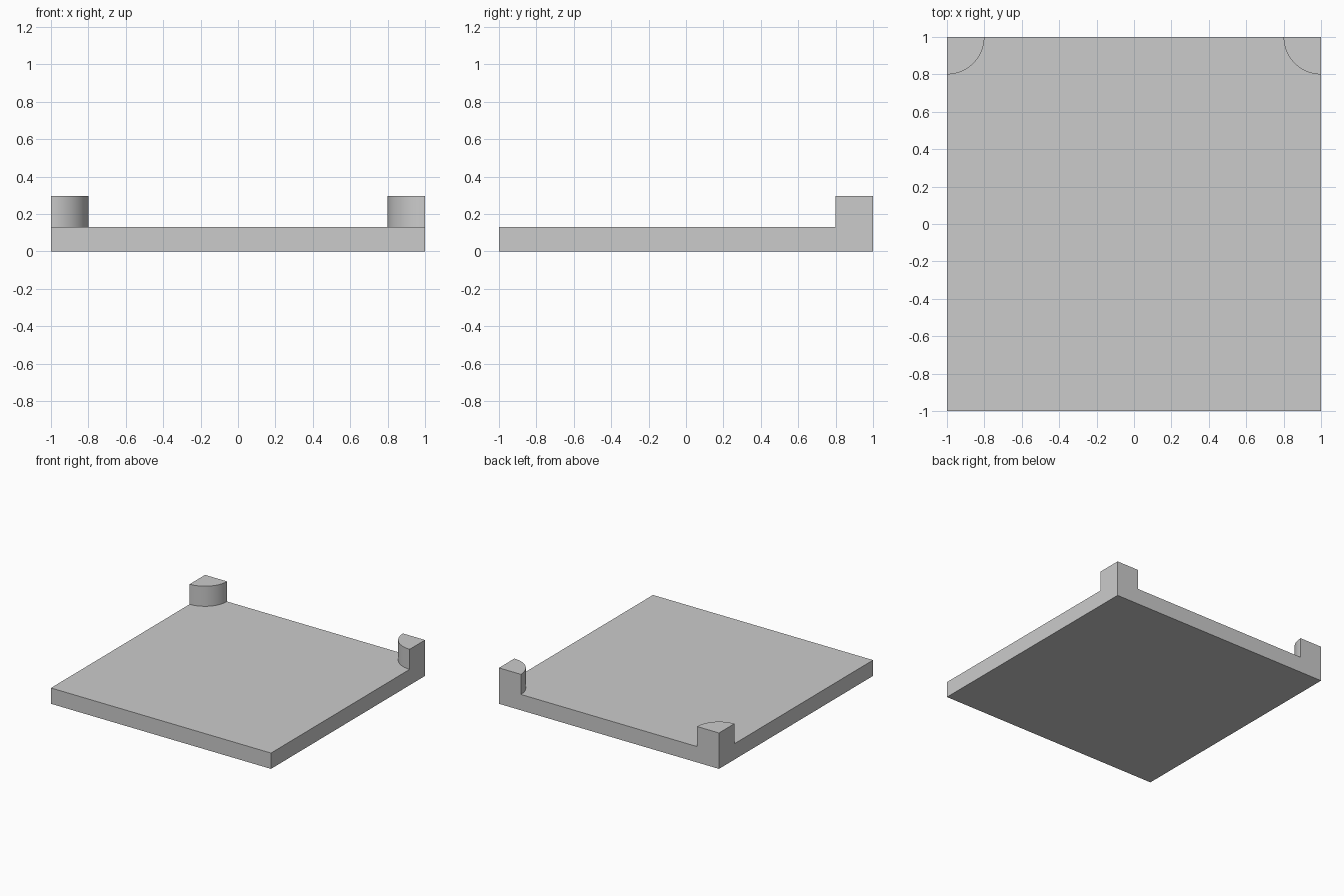
import bpy
import bmesh
from math import cos, sin, pi, radians

if "Cube" in bpy.data.objects:
    bpy.data.objects.remove(bpy.data.objects["Cube"])

PLATE_TOP = 0.13
POST_TOP = 0.295
RADIUS = 0.2
SEGMENTS = 24

bm = bmesh.new()


def raise_faces(faces, height, keep_bottom):
    """Extrude faces straight up and return the new top faces."""
    result = bmesh.ops.extrude_face_region(bm, geom=faces, use_keep_orig=keep_bottom)["geom"]
    verts = [g for g in result if isinstance(g, bmesh.types.BMVert)]
    bmesh.ops.translate(bm, verts=verts, vec=(0, 0, height))
    return [g for g in result if isinstance(g, bmesh.types.BMFace)]


def corner_arc(side):
    """Quarter circle around a back corner, from the side edge to the back edge."""
    angles = [pi / 2 * i / SEGMENTS for i in range(SEGMENTS + 1)]
    return [bm.verts.new((side * (1 - RADIUS * sin(a)), 1 - RADIUS * cos(a), 0)) for a in angles]


# Plan: plate outline with a quarter-round sector at each back corner
left, right = corner_arc(-1), corner_arc(1)
front = [bm.verts.new((x, -1, 0)) for x in (-1, 1)]
bm.faces.new(front + right + left[::-1])
bm.faces.new(left + [bm.verts.new((-1, 1, 0))])
bm.faces.new([bm.verts.new((1, 1, 0))] + right[::-1])

# Plate thickness
tops = raise_faces(bm.faces[:], PLATE_TOP, True)

# Corner posts
posts = [f for f in tops if f.calc_center_median().y > 0.8 and f.calc_area() < 0.1]
raise_faces(posts, POST_TOP - PLATE_TOP, False)

# Merge flush walls and the underside into single flat faces
bmesh.ops.dissolve_limit(bm, angle_limit=radians(0.5), verts=bm.verts[:], edges=bm.edges[:])
bmesh.ops.recalc_face_normals(bm, faces=bm.faces[:])

mesh = bpy.data.meshes.new("plate_with_corner_posts")
bm.to_mesh(mesh)
bm.free()
plate = bpy.data.objects.new("plate_with_corner_posts", mesh)
bpy.context.collection.objects.link(plate)

# Smooth the rounded post fronts, keep the corners sharp
bpy.context.view_layer.objects.active = plate
plate.select_set(True)
bpy.ops.object.shade_smooth_by_angle(angle=radians(30))
